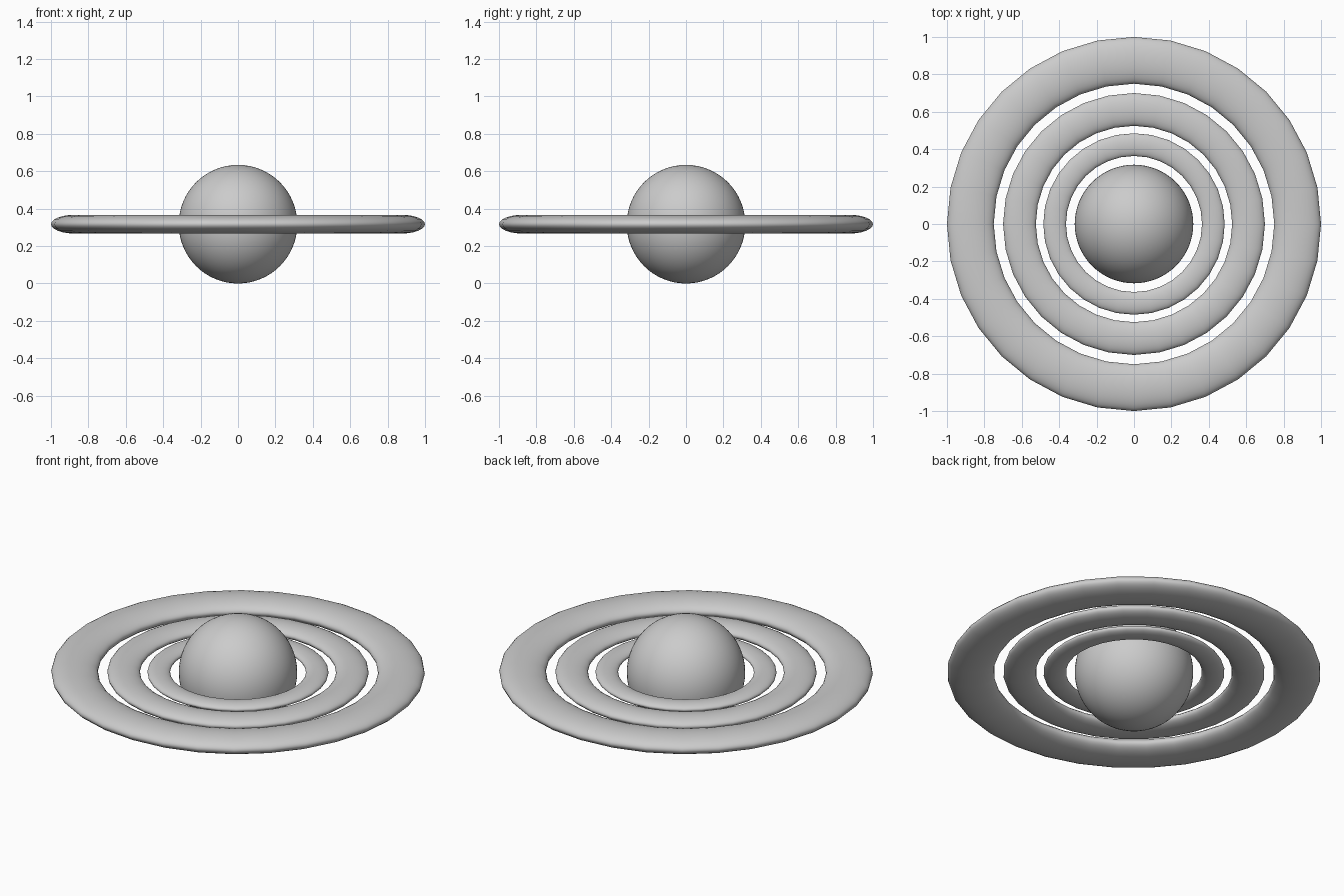
import bpy

cube = bpy.data.objects.get("Cube")
if cube:
    bpy.data.objects.remove(cube, do_unlink=True)

CENTRE = (0, 0, 0.317)

# One plain grey for everything
grey = bpy.data.materials.new("plain grey")
grey.use_nodes = True
colour = (0.6, 0.6, 0.6, 1)
grey.diffuse_color = colour
grey.node_tree.nodes["Principled BSDF"].inputs["Base Color"].default_value = colour


def finish(name):
    obj = bpy.context.object
    obj.name = name
    obj.data.materials.append(grey)
    bpy.ops.object.shade_smooth()
    return obj


# Central ball
bpy.ops.mesh.primitive_uv_sphere_add(
    segments=64, ring_count=32, radius=0.317, location=CENTRE)
finish("planet_ball")


# Flattened rings, each a scaled copy of the same shape
def ring(name, outer):
    bpy.ops.mesh.primitive_torus_add(
        major_segments=32, minor_segments=24, location=CENTRE,
        major_radius=0.875 * outer, minor_radius=0.125 * outer)
    finish(name).scale.z = 0.4


ring("outer_ring", 1.0)
ring("middle_ring", 0.7)
ring("inner_ring", 0.485)
